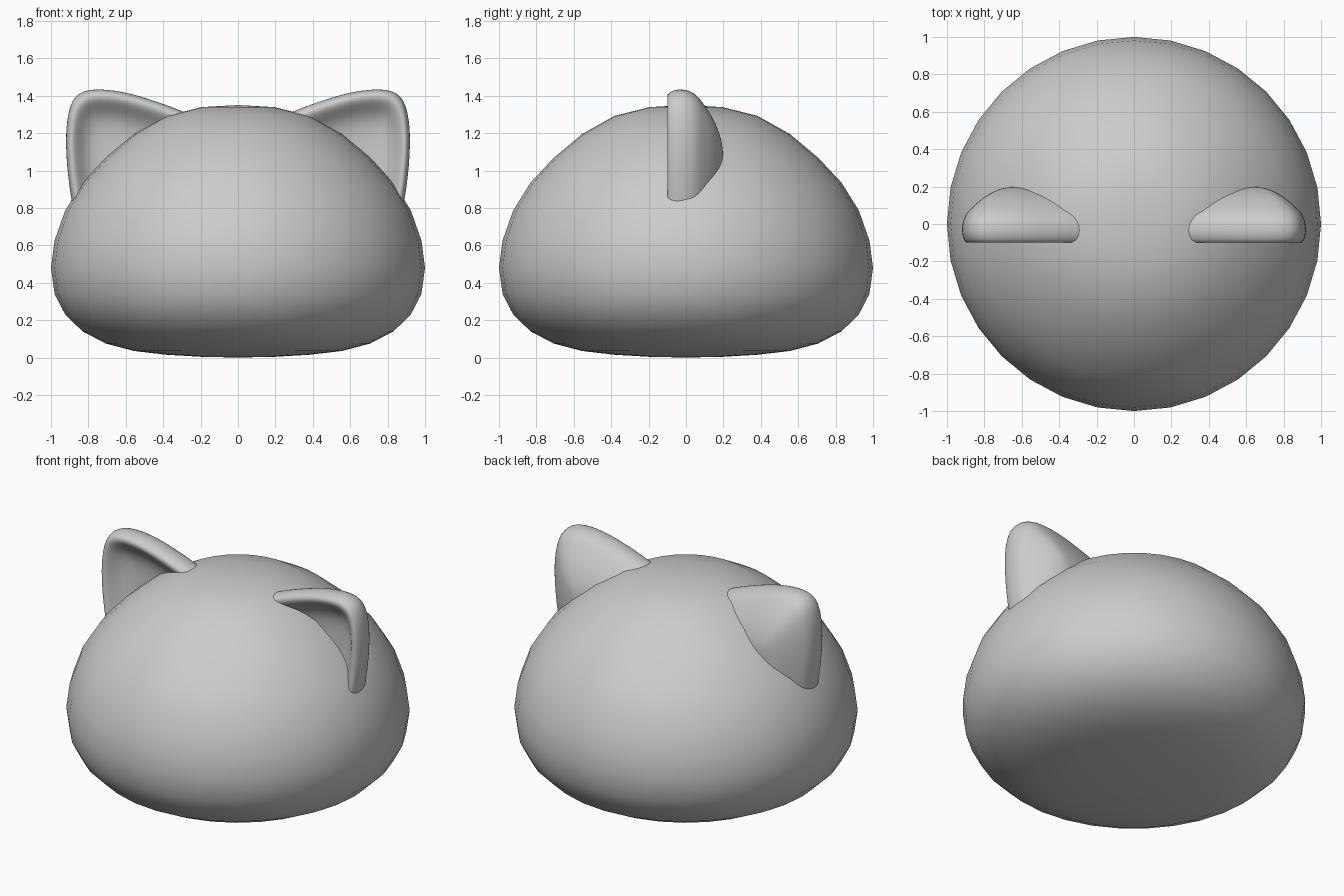
import bpy, bmesh, math
from mathutils import Vector

if "Cube" in bpy.data.objects:
    bpy.data.objects.remove(bpy.data.objects["Cube"])

grey = bpy.data.materials.new("soft_grey")
grey.diffuse_color = (0.6, 0.6, 0.6, 1)
grey.use_nodes = True
grey.node_tree.nodes["Principled BSDF"].inputs["Base Color"].default_value = grey.diffuse_color


def finish(name, bm):
    bmesh.ops.recalc_face_normals(bm, faces=bm.faces[:])
    for f in bm.faces:
        f.smooth = True
    me = bpy.data.meshes.new(name)
    bm.to_mesh(me)
    bm.free()
    me.materials.append(grey)
    ob = bpy.data.objects.new(name, me)
    bpy.context.collection.objects.link(ob)
    return ob


# Body: sphere with its rings moved to a domed, flat-bottomed profile
ring_z = [1.35, 1.339, 1.292, 1.195, 1.068, 0.935, 0.787, 0.625, 0.48,
          0.34, 0.23, 0.14, 0.075, 0.035, 0.015, 0.004, 0.0]
bm = bmesh.new()
bmesh.ops.create_uvsphere(bm, u_segments=32, v_segments=16, radius=1)
for v in bm.verts:
    k = round(math.acos(max(-1, min(1, v.co.z))) / math.pi * 16)
    v.co.z = ring_z[k]
finish("body", bm)

# Ears: rounded triangle outline (x, z), lofted from dished front to domed back
outline = [(0.10, 1.22), (0.27, 1.31), (0.45, 1.375), (0.60, 1.42), (0.73, 1.437),
           (0.83, 1.43), (0.89, 1.38), (0.917, 1.27), (0.922, 1.13), (0.91, 0.97),
           (0.885, 0.80), (0.84, 0.62), (0.70, 0.70), (0.50, 0.88), (0.30, 1.06)]
section = [(0.25, 0.0), (0.5, -0.01), (0.68, -0.045), (0.83, -0.10), (0.95, -0.105),
           (1.02, -0.035), (0.96, 0.045), (0.8, 0.09), (0.55, 0.15), (0.25, 0.19)]
centre = Vector((0.65, 1.08))


def ear(name, side):
    bm = bmesh.new()
    rings = []
    for s, y in section:
        ring = []
        for p in outline:
            q = centre + (Vector(p) - centre) * s
            ring.append(bm.verts.new((side * q.x, y, q.y)))
        rings.append(ring)
    n = len(outline)
    for a, b in zip(rings, rings[1:]):
        for i in range(n):
            j = (i + 1) % n
            bm.faces.new((a[i], a[j], b[j], b[i]))
    # close the front dish and the back dome
    for ring, y in ((rings[0], 0.0), (rings[-1], 0.2)):
        c = bm.verts.new((side * centre.x, y, centre.y))
        for i in range(n):
            bm.faces.new((ring[i], ring[(i + 1) % n], c))
    ob = finish(name, bm)
    ob.modifiers.new("smooth", 'SUBSURF').levels = 2
    ob.modifiers["smooth"].render_levels = 2


ear("right_ear", 1)
ear("left_ear", -1)
